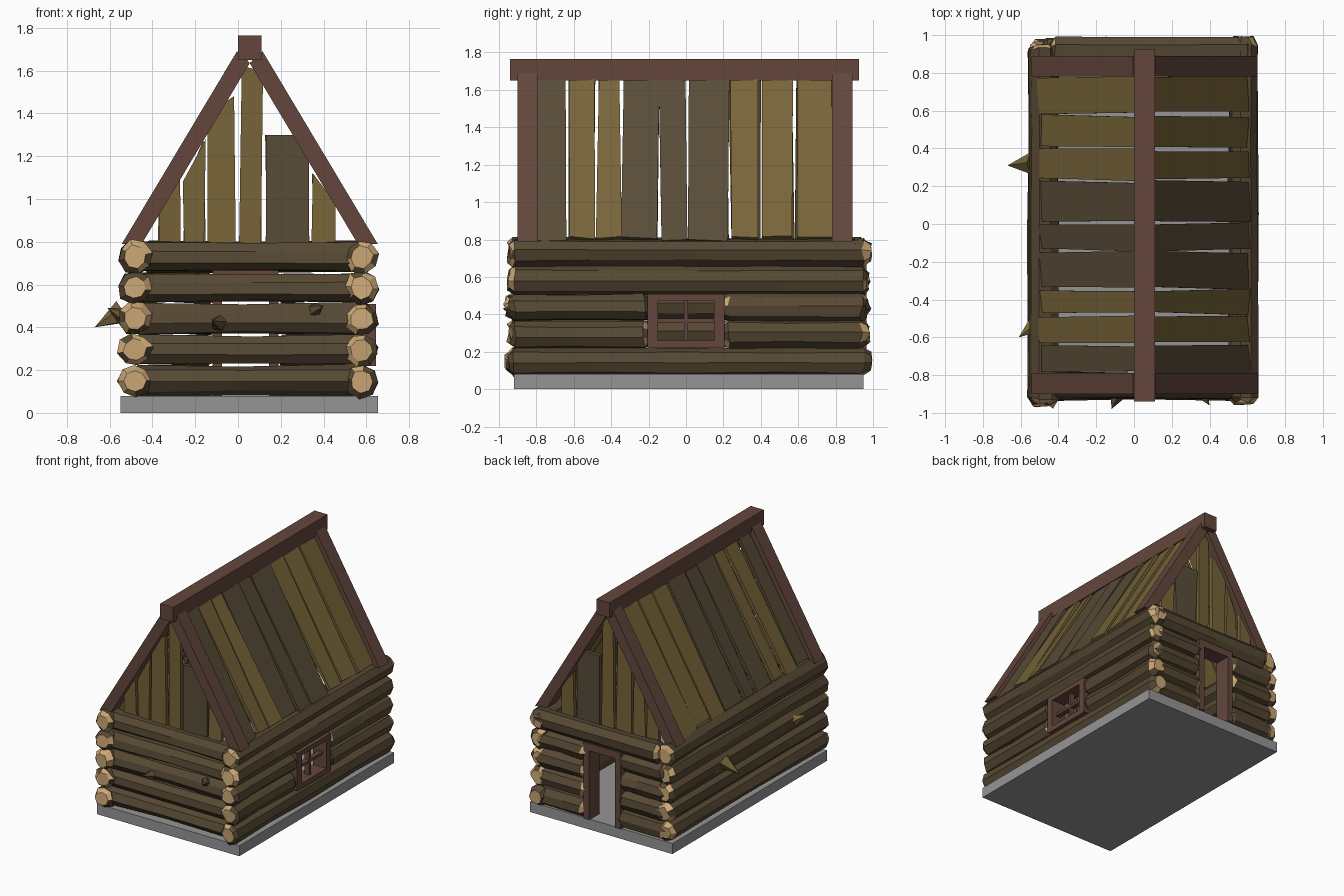
import bpy, bmesh, math, random
from mathutils import Vector as V

if "Cube" in bpy.data.objects:
    bpy.data.objects.remove(bpy.data.objects["Cube"])

random.seed(7)
R = random.uniform
CX = 0.055                      # centre line of the cabin
EAVE = 0.79


def mat(name, rgb):
    m = bpy.data.materials.new(name)
    m.diffuse_color = (*rgb, 1)
    m.use_nodes = True
    m.node_tree.nodes["Principled BSDF"].inputs["Base Color"].default_value = m.diffuse_color
    return m


BARK = mat("bark", (0.095, 0.066, 0.034))
CUT = mat("cut_wood", (0.60, 0.39, 0.18))
TRIM = mat("red_brown_trim", (0.125, 0.062, 0.046))
OLIVE = mat("olive_plank", (0.185, 0.127, 0.04))
BROWN = mat("brown_plank", (0.10, 0.073, 0.040))
STONE = mat("stone", (0.30, 0.30, 0.30))


def finish(name, bm, *mats):
    bmesh.ops.recalc_face_normals(bm, faces=bm.faces)
    me = bpy.data.meshes.new(name)
    bm.to_mesh(me)
    bm.free()
    for m in mats:
        me.materials.append(m)
    ob = bpy.data.objects.new(name, me)
    bpy.context.collection.objects.link(ob)
    return ob


def prism(name, pts, off, m):
    """Flat outline pushed along an offset vector."""
    bm = bmesh.new()
    a = [bm.verts.new(V(p)) for p in pts]
    b = [bm.verts.new(V(p) + V(off)) for p in pts]
    n = len(a)
    bm.faces.new(a)
    bm.faces.new(b[::-1])
    for i in range(n):
        bm.faces.new((a[i], b[i], b[(i + 1) % n], a[(i + 1) % n]))
    return finish(name, bm, m)


def box(name, x0, x1, y0, y1, z0, z1, m):
    return prism(name, [(x0, y0, z0), (x1, y0, z0), (x1, y1, z0), (x0, y1, z0)],
                 (0, 0, z1 - z0), m)


def log(name, axis, a, b, c, z, r, sides=8):
    """Rough faceted log along x or y, with bevelled pale cut ends."""
    bm = bmesh.new()
    n = max(2, round((b - a) / 0.5))
    stations = [(a + R(0, .025), .66), (a + .045, 1.0)]
    stations += [(a + (b - a) * i / n + R(-.05, .05), R(.9, 1.0)) for i in range(1, n)]
    stations += [(b - .045, 1.0), (b - R(0, .025), .66)]
    rings, phase = [], R(0, .7)
    shape = [R(.92, 1.08) for _ in range(sides)]
    for t, k in stations:
        ring = []
        for i in range(sides):
            ang = phase + math.tau * i / sides
            rr = r * k * shape[i] * R(.93, 1.05)
            u, w = c + rr * math.cos(ang), z + rr * math.sin(ang)
            tt = t + R(-.012, .012)
            ring.append(bm.verts.new((tt, u, w) if axis == 'x' else (u, tt, w)))
        rings.append(ring)
    last = len(rings) - 2
    for j in range(len(rings) - 1):
        for i in range(sides):
            k = (i + 1) % sides
            f = bm.faces.new((rings[j][i], rings[j][k], rings[j + 1][k], rings[j + 1][i]))
            if j in (0, last) and R(0, 1) < .45:
                f.material_index = 1
    for ring in (rings[0], rings[-1]):
        bm.faces.new(ring).material_index = 1
    return finish(name, bm, BARK, CUT)


# stone base
box("base_slab", -0.55, 0.655, -0.92, 0.95, 0, 0.08, STONE)

# log walls: rows 2-3 broken by the window, rows 1-4 broken by the door
for i in range(5):
    z = 0.15 + 0.145 * i
    log(f"left_wall_log_{i}", 'y', -0.97, 0.97, -0.482, z, 0.08)
    if i in (1, 2):
        log(f"right_wall_log_{i}_front", 'y', -0.96, -0.18, 0.578, z, 0.08)
        log(f"right_wall_log_{i}_back", 'y', 0.18, 0.98, 0.578, z, 0.08)
    else:
        log(f"right_wall_log_{i}", 'y', -0.96, 0.99, 0.578, z, 0.08)
    log(f"front_wall_log_{i}", 'x', -0.50, 0.60, -0.855, z, 0.074)
    if i < 4:
        log(f"back_wall_log_{i}_left", 'x', -0.50, -0.09, 0.91, z, 0.076)
        log(f"back_wall_log_{i}_right", 'x', 0.17, 0.60, 0.91, z, 0.076)
    else:
        log("back_wall_log_top", 'x', -0.46, 0.65, 0.915, z, 0.078)


# broken branch stubs on the logs
def stub(name, base, tip, r):
    base, tip = V(base), V(tip)
    d = (tip - base).normalized()
    u = d.orthogonal().normalized()
    w = d.cross(u)
    bm = bmesh.new()
    ring = [bm.verts.new(base + r * (u * math.cos(math.tau * i / 5) + w * math.sin(math.tau * i / 5)))
            for i in range(5)]
    t = bm.verts.new(tip)
    bm.faces.new(ring)
    for i in range(5):
        bm.faces.new((ring[i], ring[(i + 1) % 5], t))
    finish(name, bm, OLIVE if "left_wall" in name else BARK)


stub("left_wall_stub_back", (-0.54, 0.32, 0.47), (-0.67, 0.31, 0.40), 0.06)
stub("left_wall_stub_front", (-0.53, -0.54, 0.45), (-0.61, -0.60, 0.49), 0.045)
stub("front_stub_left", (-0.09, -0.91, 0.42), (-0.12, -0.98, 0.43), 0.04)
stub("front_stub_right", (0.36, -0.90, 0.48), (0.40, -0.96, 0.50), 0.035)

# window frame and glazing bars
WX = (0.53, 0.645)
for s in (-1, 1):
    y0, y1 = sorted((s * 0.15, s * 0.205))
    box("window_side", *WX, y0, y1, 0.225, 0.505, TRIM)
box("window_sill", *WX, -0.20, 0.20, 0.22, 0.26, TRIM)
box("window_head", *WX, -0.20, 0.20, 0.475, 0.51, TRIM)
box("window_bar_upright", 0.57, 0.61, -0.01, 0.01, 0.25, 0.48, TRIM)
box("window_bar_level", 0.57, 0.61, -0.15, 0.15, 0.357, 0.377, TRIM)

# door frame
box("door_post_left", -0.12, -0.075, 0.84, 0.965, 0.08, 0.66, TRIM)
box("door_post_right", 0.145, 0.19, 0.84, 0.965, 0.08, 0.66, TRIM)
box("door_lintel", -0.12, 0.19, 0.84, 0.965, 0.61, 0.665, TRIM)

# ridge beam and the four edge rafters
box("ridge_beam", 0.0, 0.11, -0.94, 0.925, 1.65, 1.765, TRIM)
for s in (-1, 1):
    for y in (-0.90, 0.78):
        pts = [(CX + s * px, y, pz) for px, pz in
               ((0.598, EAVE), (0.06, 1.69), (0.0, 1.635), (0.505, EAVE))]
        prism("rafter", pts, (0, 0.11, 0), TRIM)

# roof planks, one run per slope
EDGES = [-0.79, -0.635, -0.48, -0.345, -0.145, 0.01, 0.23, 0.40, 0.58, 0.785]
SKIN = [BROWN, OLIVE, OLIVE, BROWN, BROWN, BROWN, OLIVE, OLIVE, OLIVE]
for s in (-1, 1):
    nrm = V((s * 0.857, 0, 0.515))
    for i, m in enumerate(SKIN):
        g = [R(-.004, .016) for _ in range(4)]
        lo = R(-.02, .02)
        x0, z0 = 0.545 + lo * .5, EAVE + .01 - lo * .85
        y0, y1 = EDGES[i], EDGES[i + 1]
        pts = [(CX + s * x0, y0 + g[0], z0), (CX + s * x0, y1 - g[1], z0 + R(-.01, .01)),
               (CX + s * .02, y1 - g[2], 1.675), (CX + s * .02, y0 + g[3], 1.675)]
        tilt = [R(-.012, .012) for _ in range(4)]
        prism("roof_plank", [V(p) + nrm * (t - .012) for p, t in zip(pts, tilt)],
              nrm * .024, m)

# upright gable planks: x range, top height at each edge, material
GABLE = [(-0.375, -0.265, 1.00, 1.12, OLIVE), (-0.26, -0.15, 1.08, 1.28, OLIVE),
         (-0.145, -0.005, 1.40, 1.48, OLIVE), (0.0, 0.12, 1.62, 1.60, OLIVE),
         (0.122, 0.335, 1.30, 1.30, BROWN), (0.34, 0.46, 1.12, 0.98, OLIVE)]
for y, tag in ((-0.85, "front"), (0.83, "back")):
    for x0, x1, h0, h1, m in GABLE:
        pts = [(x0 + R(0, .015), y + R(-.01, .01), 0.77), (x1 - R(0, .015), y + R(-.01, .01), 0.77),
               (x1 - R(0, .02), y + R(-.01, .01), h1), (x0 + R(0, .02), y + R(-.01, .01), h0)]
        prism(f"{tag}_gable_plank", pts, (0, 0.03, 0), m)
